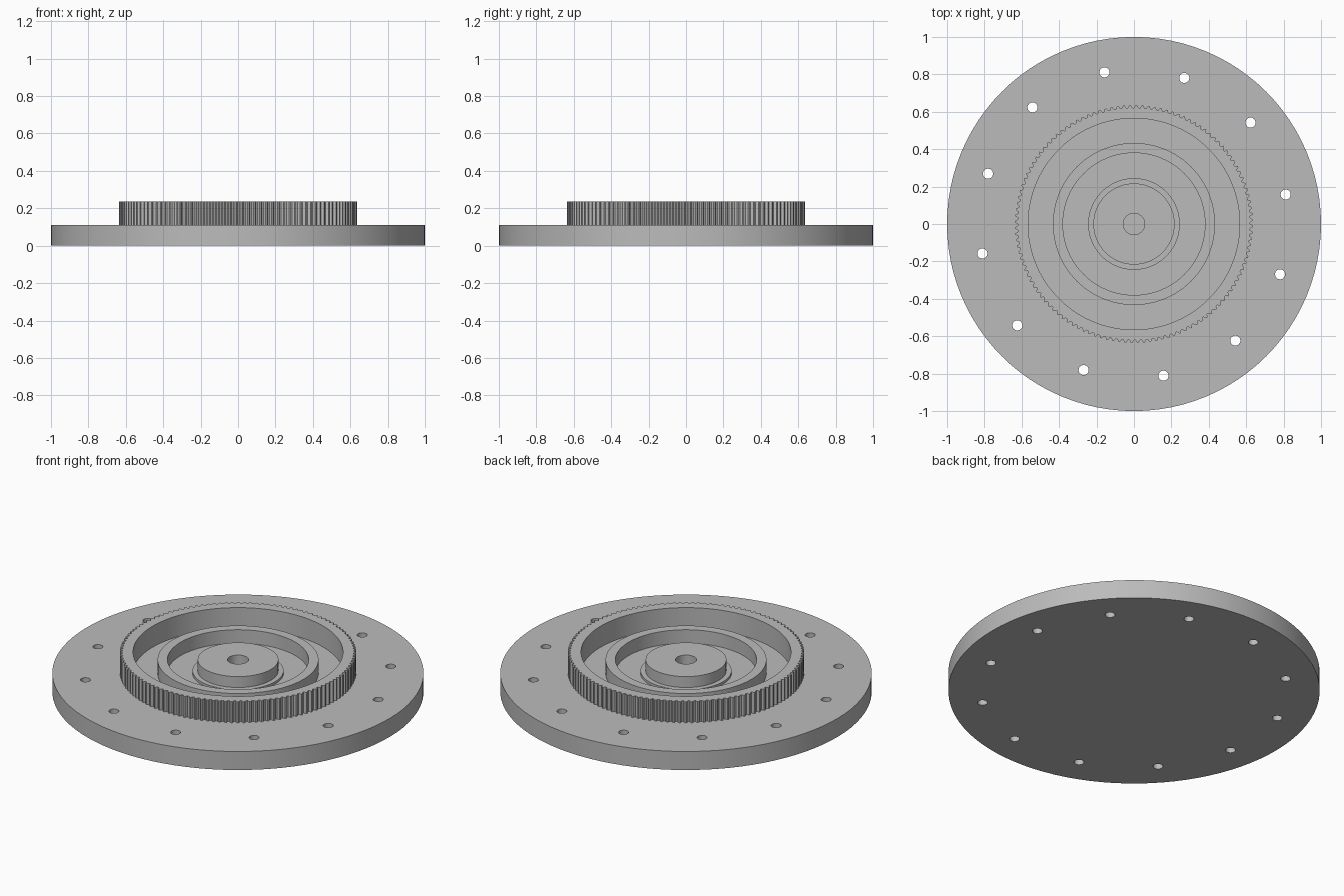
import bpy
import bmesh
from math import cos, sin, pi, radians

cube = bpy.data.objects.get("Cube")
if cube:
    bpy.data.objects.remove(cube, do_unlink=True)

SEGMENTS = 96
PLATE_TOP = 0.11
SINK = 0.1          # raised parts start just inside the plate
TEETH = 120

# Single machined-metal colour
metal = bpy.data.materials.new("grey metal")
metal.use_nodes = True
grey = (0.5, 0.5, 0.5, 1.0)
metal.diffuse_color = grey
metal.node_tree.nodes["Principled BSDF"].inputs["Base Color"].default_value = grey


def finish(name, bm):
    bmesh.ops.recalc_face_normals(bm, faces=bm.faces)
    mesh = bpy.data.meshes.new(name)
    bm.to_mesh(mesh)
    bm.free()
    mesh.materials.append(metal)
    obj = bpy.data.objects.new(name, mesh)
    bpy.context.collection.objects.link(obj)
    return obj


def smooth(obj):
    bpy.ops.object.select_all(action='DESELECT')
    obj.select_set(True)
    bpy.context.view_layer.objects.active = obj
    bpy.ops.object.shade_smooth_by_angle(angle=radians(20))


def ring(name, outer_radii, inner, z0, z1):
    """Annular block; one outer radius per step around the circle."""
    bm = bmesh.new()
    count = len(outer_radii)
    sections = []
    for i, outer in enumerate(outer_radii):
        a = 2 * pi * i / count
        corners = [(outer, z0), (outer, z1), (inner, z1), (inner, z0)]
        sections.append([bm.verts.new((r * cos(a), r * sin(a), z)) for r, z in corners])
    for i, here in enumerate(sections):
        after = sections[(i + 1) % count]
        for k in range(4):
            j = (k + 1) % 4
            bm.faces.new((here[k], after[k], after[j], here[j]))
    obj = finish(name, bm)
    smooth(obj)
    return obj


def cylinder(bm, radius, z0, z1, segments, x=0, y=0):
    made = bmesh.ops.create_cone(bm, cap_ends=True, segments=segments,
                                 radius1=radius, radius2=radius, depth=z1 - z0)
    bmesh.ops.translate(bm, verts=made["verts"], vec=(x, y, (z0 + z1) / 2))


# Base plate with twelve through holes on a bolt circle
bm = bmesh.new()
cylinder(bm, 1.0, 0, PLATE_TOP, SEGMENTS)
plate = finish("base_plate", bm)

bm = bmesh.new()
for i in range(12):
    a = radians(11 + 30 * i)
    cylinder(bm, 0.027, -0.1, 0.3, 24, 0.826 * cos(a), 0.826 * sin(a))
cutter = finish("bolt_hole_cutter", bm)
cutter.hide_render = True

cut = plate.modifiers.new("bolt holes", 'BOOLEAN')
cut.operation = 'DIFFERENCE'
cut.solver = 'EXACT'
cut.object = cutter
bpy.context.view_layer.objects.active = plate
bpy.ops.object.modifier_apply(modifier=cut.name)
bpy.data.objects.remove(cutter, do_unlink=True)
smooth(plate)

# Toothed outer ring: two root points then two tip points per tooth
ring("toothed_ring", [0.621, 0.621, 0.635, 0.635] * TEETH, 0.565, SINK, 0.235)

# Plain middle ring, and hub with its low shoulder and blind bore
ring("middle_ring", [0.433] * SEGMENTS, 0.38, SINK, 0.19)
ring("hub_shoulder", [0.245] * SEGMENTS, 0.057, SINK, 0.125)
ring("hub", [0.217] * SEGMENTS, 0.057, SINK, 0.19)
